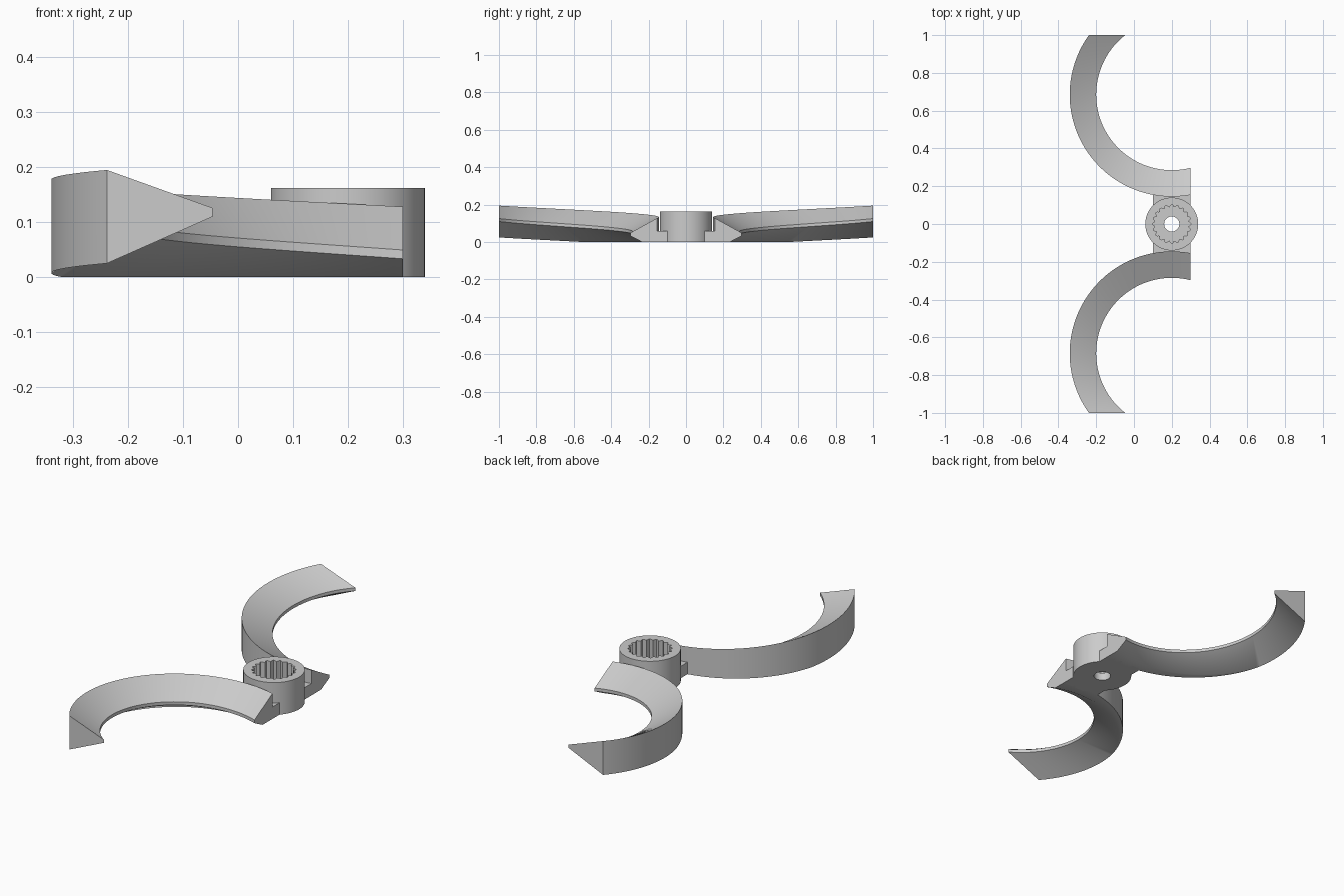
import bpy, bmesh
from math import sin, cos, asin, acos, radians, degrees, pi

if "Cube" in bpy.data.objects:
    bpy.data.objects.remove(bpy.data.objects["Cube"], do_unlink=True)

grey = bpy.data.materials.new("plain grey")
grey.use_nodes = True
GREY = (0.6, 0.6, 0.6, 1)
grey.diffuse_color = GREY
grey.node_tree.nodes["Principled BSDF"].inputs["Base Color"].default_value = GREY

HUB_X = 0.2        # hub axis, also the x of both arc centres
ARC_Y = 0.685      # distance of the arc centres from the hub
R_OUT, R_IN = 0.54, 0.40
CUT_X, CUT_Y = 0.1, 1.0


def finish(name, bm):
    bmesh.ops.remove_doubles(bm, verts=bm.verts, dist=1e-5)
    bmesh.ops.recalc_face_normals(bm, faces=bm.faces)
    mesh = bpy.data.meshes.new(name)
    bm.to_mesh(mesh)
    bm.free()
    mesh.materials.append(grey)
    obj = bpy.data.objects.new(name, mesh)
    bpy.context.collection.objects.link(obj)
    bpy.ops.object.select_all(action='DESELECT')
    obj.select_set(True)
    bpy.context.view_layer.objects.active = obj
    bpy.ops.object.shade_smooth_by_angle(angle=radians(30))
    return obj


def loft(bm, rings, closed):
    """Bridge equal rings of points; either loop round or cap both ends."""
    rows = [[bm.verts.new(p) for p in ring] for ring in rings]
    n = len(rows[0])
    pairs = list(zip(rows, rows[1:]))
    if closed:
        pairs.append((rows[-1], rows[0]))
    for a, b in pairs:
        for i in range(n):
            j = (i + 1) % n
            bm.faces.new((a[i], a[j], b[j], b[i]))
    if not closed:
        bm.faces.new(rows[0])
        bm.faces.new(rows[-1])


# Blade: a wedge section climbing along an arc, trimmed square at both ends
def blade_point(s, t):
    """s runs along the arc, t runs from the outer wall to the thin inner edge."""
    r = R_OUT + (R_IN - R_OUT) * t
    start = -asin(CUT_X / r)
    end = acos((ARC_Y - CUT_Y) / r)
    a = start + (end - start) * s
    middle = 0.11 + (degrees(a) - 126) * 0.00049
    half = 0.085 + (0.008 - 0.085) * t
    return HUB_X - r * sin(a), ARC_Y - r * cos(a), middle, half


def blade_section(s, side):
    # find where the sloping underside reaches the ground
    t = 0.0
    for _ in range(8):
        middle = blade_point(s, t)[2]
        t = max(0.0, (0.085 - middle) / 0.077)
    section = []
    for u, sign in ((0, -1), (t, -1), (1, -1), (1, 1), (0, 1)):
        x, y, middle, half = blade_point(s, u)
        section.append((x, side * y, max(0.0, middle + sign * half)))
    return section


def make_blade(name, side):
    bm = bmesh.new()
    steps = 64
    loft(bm, [blade_section(i / steps, side) for i in range(steps + 1)], False)
    bmesh.ops.dissolve_degenerate(bm, edges=bm.edges, dist=1e-5)
    finish(name, bm)


# Block joining the hub to a blade, hollowed to follow the hub wall
def make_block(name, side):
    outline = [(0.1, 0.1), (0.1, 0.17), (-0.1, 0.17), (-0.1, 0.1)]
    for i in range(13):
        a = radians(135 - 90 * i / 12)
        outline.append((0.13 * cos(a), 0.13 * sin(a)))
    bm = bmesh.new()
    loft(bm, [[(HUB_X + x, side * y, z) for x, y in outline] for z in (0, 0.06)], False)
    finish(name, bm)


for label, side in (("front", -1), ("back", 1)):
    make_blade(label + "_blade", side)
    make_block(label + "_block", side)

# Hub: a cylinder with a toothed socket and a small through hole
TEETH, PER_TOOTH = 20, 6


def hub_ring(radius, z, wave=0.0):
    n = TEETH * PER_TOOTH
    ring = []
    for i in range(n):
        a = 2 * pi * i / n
        r = radius + wave * cos(TEETH * a)
        ring.append((HUB_X + r * cos(a), r * sin(a), z))
    return ring


TOP, FLOOR = 0.162, 0.04
bm = bmesh.new()
loft(bm, [hub_ring(0.14, 0), hub_ring(0.14, TOP),
          hub_ring(0.096, TOP, 0.007), hub_ring(0.096, FLOOR, 0.007),
          hub_ring(0.04, FLOOR), hub_ring(0.04, 0)], True)
finish("hub", bm)
